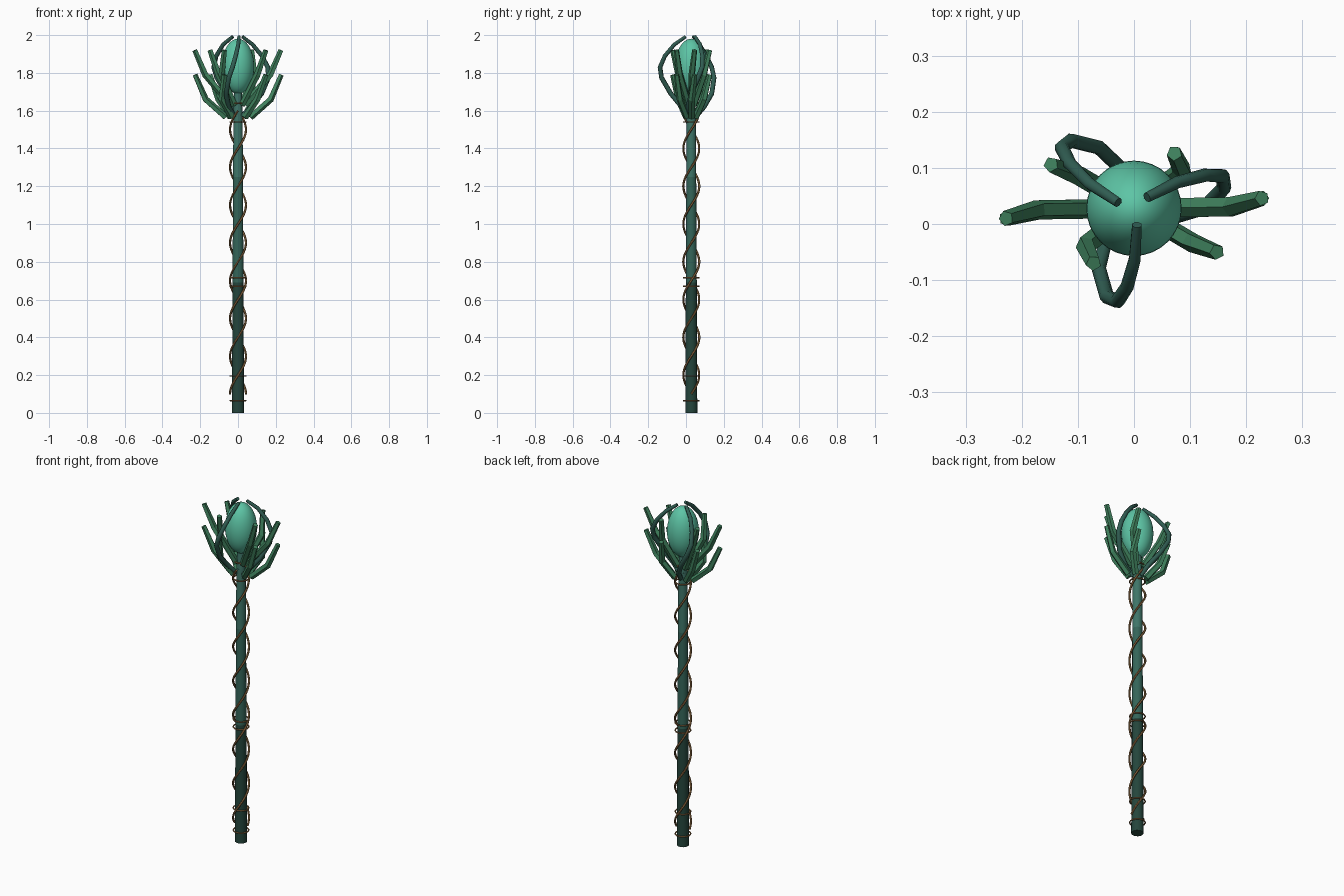
import bpy, math
from mathutils import Vector

if "Cube" in bpy.data.objects:
    bpy.data.objects.remove(bpy.data.objects["Cube"])

CY = 0.028  # staff axis offset in y


def mat(name, c):
    m = bpy.data.materials.new(name)
    m.diffuse_color = (*c, 1)
    m.use_nodes = True
    m.node_tree.nodes["Principled BSDF"].inputs["Base Color"].default_value = m.diffuse_color
    return m


DARK = mat("dark_teal", (0.018, 0.06, 0.045))
MID = mat("mid_teal", (0.035, 0.13, 0.10))
LIGHT = mat("light_teal", (0.05, 0.18, 0.14))
BULB = mat("mint", (0.11, 0.56, 0.38))
LEAF = mat("leaf_green", (0.05, 0.22, 0.11))
VINE = mat("bronze", (0.30, 0.16, 0.06))
TENDRIL = mat("tendril_teal", (0.03, 0.11, 0.085))


def finish(o, name, m, smooth=True):
    o.name = name
    o.data.materials.append(m)
    if smooth:
        bpy.ops.object.select_all(action='DESELECT')
        o.select_set(True)
        bpy.context.view_layer.objects.active = o
        bpy.ops.object.shade_smooth_by_angle(angle=math.radians(50))
    return o


def tube(name, pts, radii, sides, m, smooth=True):
    """Sweep a round section along a list of points."""
    pts = [Vector(p) + Vector((0, CY, 0)) for p in pts]
    n = len(pts)
    verts, faces = [], []
    u = None
    for i, p in enumerate(pts):
        t = (pts[min(i + 1, n - 1)] - pts[max(i - 1, 0)]).normalized()
        if u is None:
            u = t.orthogonal()
        u = (u - t * u.dot(t)).normalized()
        v = t.cross(u)
        r = radii[i] if isinstance(radii, list) else radii
        for k in range(sides):
            a = 2 * math.pi * k / sides
            verts.append(p + (u * math.cos(a) + v * math.sin(a)) * r)
    for i in range(n - 1):
        for k in range(sides):
            a, b = i * sides + k, i * sides + (k + 1) % sides
            faces.append((a, b, b + sides, a + sides))
    faces.append(tuple(reversed(range(sides))))
    faces.append(tuple(range((n - 1) * sides, n * sides)))
    me = bpy.data.meshes.new(name)
    me.from_pydata(verts, [], faces)
    o = bpy.data.objects.new(name, me)
    bpy.context.collection.objects.link(o)
    return finish(o, name, m, smooth)


# Shaft in stacked sections, darker toward the foot
for name, z0, z1, r0, r1, m in (
        ("shaft_foot", 0.0, 0.69, 0.033, 0.030, DARK),
        ("shaft_middle", 0.69, 1.25, 0.030, 0.027, MID),
        ("shaft_top", 1.25, 1.60, 0.027, 0.025, LIGHT),
        ("neck", 1.60, 1.72, 0.024, 0.020, LIGHT)):
    tube(name, [(0, 0, z0), (0, 0, z1)], [r0, r1], 12, m)

# Bronze rings
for i, z in enumerate((0.065, 0.195, 0.67, 0.715, 1.54, 1.64)):
    bpy.ops.mesh.primitive_torus_add(location=(0, CY, z), major_radius=0.041 if z < 1.6 else 0.034,
                                     minor_radius=0.004, major_segments=24, minor_segments=6)
    finish(bpy.context.object, f"ring_{i}", VINE)

# Twin vines winding up the shaft
for s in range(2):
    pts = []
    for i in range(181):
        f = i / 180
        a = math.pi * s + f * 2 * math.pi * 3.75
        pts.append((0.042 * math.cos(a), 0.042 * math.sin(a), 0.10 + 1.50 * f))
    tube(f"vine_{s}", pts, 0.006, 6, VINE)

# Bulb
bpy.ops.mesh.primitive_uv_sphere_add(segments=32, ring_count=20, radius=1, location=(0, CY, 1.835))
bulb = bpy.context.object
bulb.scale = (0.085, 0.085, 0.146)
finish(bulb, "bulb", BULB)

# Three twisting tendrils closing over the bulb: (radius, z, angle offset)
keys = [(0.025, 1.57, -42), (0.07, 1.62, -32), (0.125, 1.69, -18), (0.165, 1.775, -5),
        (0.168, 1.83, 2), (0.14, 1.89, 7), (0.09, 1.95, 13), (0.03, 1.992, 22)]
for k in range(3):
    pts = []
    for r, z, off in keys:
        a = math.radians(-102 + 120 * k + off)
        pts.append((r * math.cos(a), r * math.sin(a), z))
    tube(f"tendril_{k}", pts, [0.013] * 5 + [0.012, 0.011, 0.009], 8, TENDRIL)

# Bent leaves: two tiers, three paths each turned half round; (elbow, tip) in plan
leaves = [((0.185, 0.003), (0.228, 0.018)), ((0.11, -0.065), (0.148, -0.078)),
          ((-0.093, -0.072), (-0.072, -0.098))]
for tier, dz in enumerate((0, 0.13)):
    for j, (e, t) in enumerate(leaves):
        for s in (1, -1):
            base = (0.35, 1.565) if tier == 0 else (0.2, 1.63)
            pts = [(s * e[0] * base[0], s * e[1] * base[0], base[1]),
                   (s * e[0] * 0.93, s * e[1] * 0.93, 1.66 + dz),
                   (s * t[0], s * t[1], 1.79 + dz)]
            tube(f"leaf_{tier}_{j}_{'a' if s > 0 else 'b'}", pts, [0.018, 0.018, 0.014], 5, LEAF, False)
